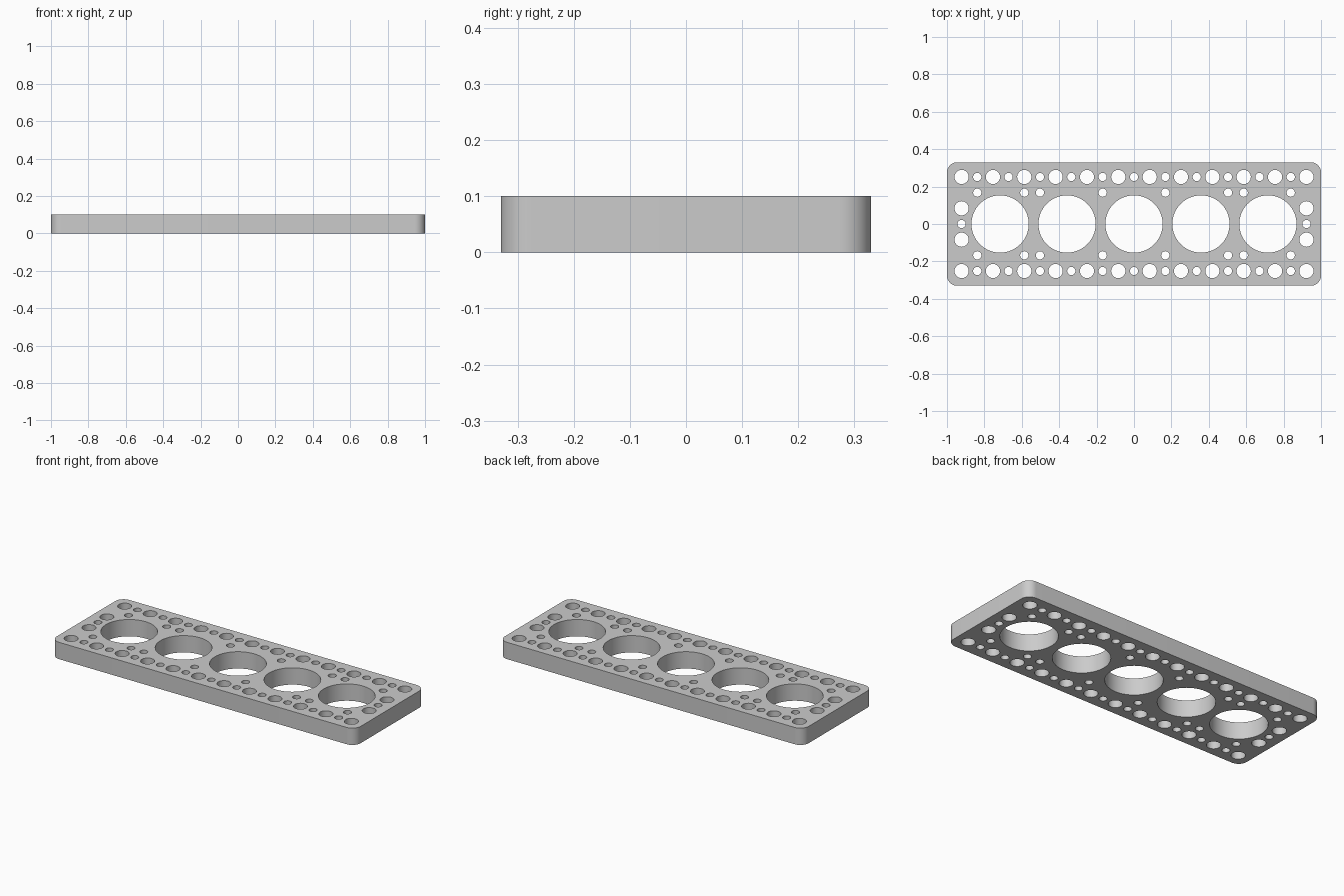
import bpy
import bmesh
from math import cos, sin, pi

cube = bpy.data.objects.get("Cube")
if cube:
    bpy.data.objects.remove(cube, do_unlink=True)

HALF_X, HALF_Y, HEIGHT, CORNER = 1.0, 0.33, 0.1, 0.055
PITCH = 0.0838          # hole grid spacing
SMALL, MEDIUM, LARGE = 0.022, 0.038, 0.153

bm = bmesh.new()


def add_loop(points):
    verts = [bm.verts.new((x, y, 0)) for x, y in points]
    for a, b in zip(verts, verts[1:] + verts[:1]):
        bm.edges.new((a, b))


def add_hole(x, y, radius, sides):
    add_loop([(x + radius * cos(2 * pi * i / sides),
               y + radius * sin(2 * pi * i / sides)) for i in range(sides)])


# Rounded rectangular outline
outline = []
for quarter, (sx, sy) in enumerate([(1, 1), (-1, 1), (-1, -1), (1, -1)]):
    for i in range(13):
        a = (quarter + i / 12) * pi / 2
        outline.append((sx * (HALF_X - CORNER) + CORNER * cos(a),
                        sy * (HALF_Y - CORNER) + CORNER * sin(a)))
add_loop(outline)

# Row of large bores
for i in range(-2, 3):
    add_hole(i * 0.358, 0, LARGE, 64)

# Alternating holes along the long edges, plus the inner small ones
for side in (-1, 1):
    for col in range(-11, 12):
        medium = col % 2
        add_hole(col * PITCH, side * 3 * PITCH,
                 MEDIUM if medium else SMALL, 32 if medium else 24)
    for col in (-10, -7, -6, -2, 2, 6, 7, 10):
        add_hole(col * PITCH, side * 2 * PITCH, SMALL, 24)

# Holes along the short ends
for side in (-1, 1):
    x = side * 11 * PITCH
    add_hole(x, 0, SMALL, 24)
    for row in (-1, 1):
        add_hole(x, row * PITCH, MEDIUM, 32)

# Fill around the holes and raise to full thickness
bmesh.ops.triangle_fill(bm, use_beauty=True, edges=bm.edges[:], normal=(0, 0, 1))
raised = bmesh.ops.extrude_face_region(bm, geom=bm.faces[:], use_keep_orig=True)
bmesh.ops.translate(bm, vec=(0, 0, HEIGHT),
                    verts=[g for g in raised["geom"] if isinstance(g, bmesh.types.BMVert)])
bmesh.ops.recalc_face_normals(bm, faces=bm.faces[:])

mesh = bpy.data.meshes.new("perforated_plate")
bm.to_mesh(mesh)
bm.free()
plate = bpy.data.objects.new("perforated_plate", mesh)
bpy.context.collection.objects.link(plate)

# Plain grey material
grey = bpy.data.materials.new("light_grey")
grey.use_nodes = True
colour = (0.6, 0.6, 0.6, 1)
grey.diffuse_color = colour
grey.node_tree.nodes["Principled BSDF"].inputs["Base Color"].default_value = colour
mesh.materials.append(grey)

# Smooth round walls, crisp rims
bpy.ops.object.select_all(action="DESELECT")
plate.select_set(True)
bpy.context.view_layer.objects.active = plate
bpy.ops.object.shade_smooth_by_angle(angle=pi / 6)
